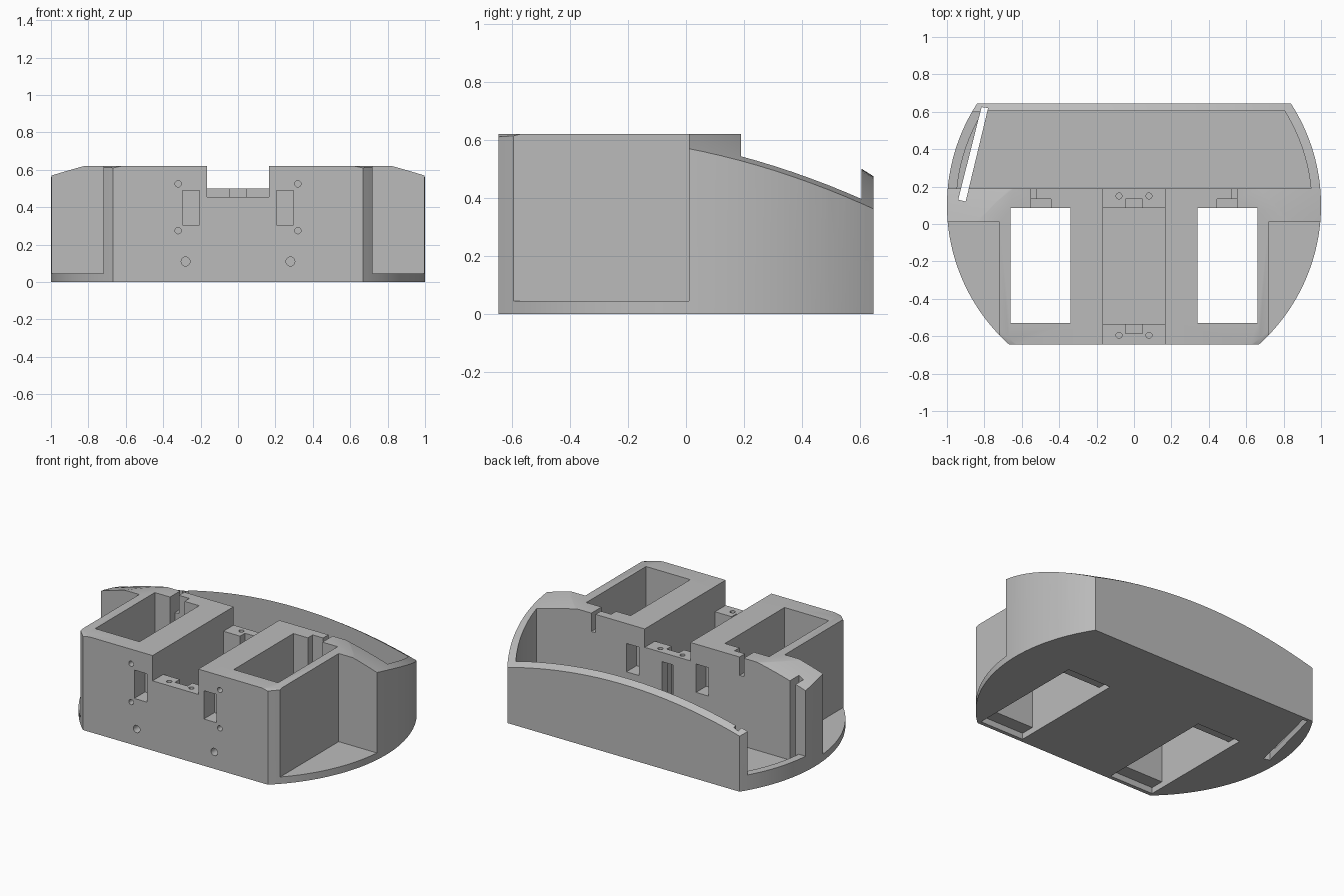
import bpy, bmesh, math
from mathutils import Matrix

cube = bpy.data.objects.get("Cube")
if cube:
    bpy.data.objects.remove(cube, do_unlink=True)

grey = bpy.data.materials.new("plain grey")
grey.use_nodes = True
GREY = (0.5, 0.5, 0.5, 1)
grey.diffuse_color = GREY
grey.node_tree.nodes["Principled BSDF"].inputs["Base Color"].default_value = GREY

ARC_Y = 0.1  # centre of the round outline


def make_object(name, bm):
    bmesh.ops.recalc_face_normals(bm, faces=bm.faces)
    mesh = bpy.data.meshes.new(name)
    bm.to_mesh(mesh)
    bm.free()
    mesh.materials.append(grey)
    obj = bpy.data.objects.new(name, mesh)
    bpy.context.collection.objects.link(obj)
    return obj


def prism(name, outline, z0, z1):
    bm = bmesh.new()
    face = bm.faces.new([bm.verts.new((x, y, z0)) for x, y in outline])
    top = bmesh.ops.extrude_face_region(bm, geom=[face])["geom"]
    for v in top:
        if isinstance(v, bmesh.types.BMVert):
            v.co.z = z1
    return make_object(name, bm)


def rounded_outline(radius, y0, y1, steps=40):
    """Circle of the given radius with the front and back sliced off."""
    a0 = math.asin((y0 - ARC_Y) / radius)
    a1 = math.asin((y1 - ARC_Y) / radius)
    angles = [a0 + (a1 - a0) * i / steps for i in range(steps + 1)]
    right = [(radius * math.cos(a), ARC_Y + radius * math.sin(a)) for a in angles]
    return right + [(-x, y) for x, y in reversed(right)]


body = prism("chassis_body", rounded_outline(1, -0.645, 0.645), 0, 0.62)


def cut(cutter):
    cutter.hide_render = True
    mod = body.modifiers.new("cut", "BOOLEAN")
    mod.operation = "DIFFERENCE"
    mod.solver = "EXACT"
    mod.object = cutter
    bpy.context.view_layer.objects.active = body
    bpy.ops.object.modifier_apply(modifier=mod.name)
    bpy.data.objects.remove(cutter, do_unlink=True)


def cut_box(x0, x1, y0, y1, z0, z1=0.8):
    x0, x1 = min(x0, x1), max(x0, x1)
    cut(prism("cutter", [(x0, y0), (x1, y0), (x1, y1), (x0, y1)], z0, z1))


def cut_hole(x, y, z, radius, depth, along_y=False):
    bm = bmesh.new()
    turn = Matrix.Rotation(math.pi / 2, 4, "X") if along_y else Matrix()
    bmesh.ops.create_cone(bm, cap_ends=True, segments=20, radius1=radius,
                          radius2=radius, depth=depth * 2,
                          matrix=Matrix.Translation((x, y, z)) @ turn)
    cut(make_object("cutter", bm))


# Rear bay behind the wheel blocks
cut(prism("cutter", rounded_outline(0.95, 0.19, 0.605), 0.045, 0.8))

# Open side of the rear bay and the slanted board slot
cut_box(-1.1, -0.8, 0.19, 0.6, 0.1)
cut(prism("cutter", [(-0.94, 0.13), (-0.9, 0.12), (-0.78, 0.62), (-0.815, 0.625)], -0.1, 0.8))

# Central channel, its deep bay and the two shelves with notches
cut_box(-0.165, 0.165, -0.7, -0.5, 0.455)
cut_box(-0.165, 0.165, -0.51, 0.25, 0.5)
cut_box(-0.165, 0.165, -0.535, 0.085, 0.05)
cut_box(-0.045, 0.045, -0.585, 0.135, 0.06)
cut_box(-0.04, 0.04, 0.1, 0.25, 0.1, 0.44)

for s in (-1, 1):
    # Front corner recess
    cut_box(s * 0.72, s * 1.1, -0.8, 0.01, 0.045)
    # Wheel opening with a wider recess underneath
    cut_box(s * 0.34, s * 0.66, -0.53, 0.085, -0.1)
    cut_box(s * 0.34, s * 0.66, -0.62, 0.185, -0.1, 0.04)
    # Cable notch at the back of the wheel opening
    cut_box(s * 0.445, s * 0.55, 0.05, 0.135, 0.4)
    cut_box(s * 0.52, s * 0.55, 0.1, 0.25, 0.5)
    # Sensor pockets in front and rear faces
    cut_box(s * 0.205, s * 0.297, -0.7, -0.535, 0.305, 0.49)
    cut_box(s * 0.205, s * 0.297, 0.085, 0.25, 0.305, 0.49)
    # Screw holes
    cut_hole(s * 0.32, -0.645, 0.525, 0.017, 0.1, True)
    cut_hole(s * 0.32, -0.645, 0.275, 0.017, 0.1, True)
    cut_hole(s * 0.28, -0.645, 0.11, 0.024, 0.1, True)
    cut_hole(s * 0.08, 0.15, 0.5, 0.016, 0.1)
    cut_hole(s * 0.08, -0.595, 0.455, 0.016, 0.1)

# Domed top that falls away to the sides and back
bm = bmesh.new()
bmesh.ops.create_grid(bm, x_segments=36, y_segments=36, size=1.1)
for v in bm.verts:
    v.co.z = 0.748 - 0.16 * v.co.x ** 2 - 0.364 * (v.co.y + 0.22) ** 2
bmesh.ops.triangulate(bm, faces=bm.faces)
lid = bmesh.ops.extrude_face_region(bm, geom=bm.faces[:])["geom"]
for v in lid:
    if isinstance(v, bmesh.types.BMVert):
        v.co.z = 1.2
cut(make_object("cutter", bm))

bpy.ops.object.select_all(action="DESELECT")
body.select_set(True)
bpy.context.view_layer.objects.active = body
bpy.ops.object.shade_smooth_by_angle(angle=math.radians(25))
